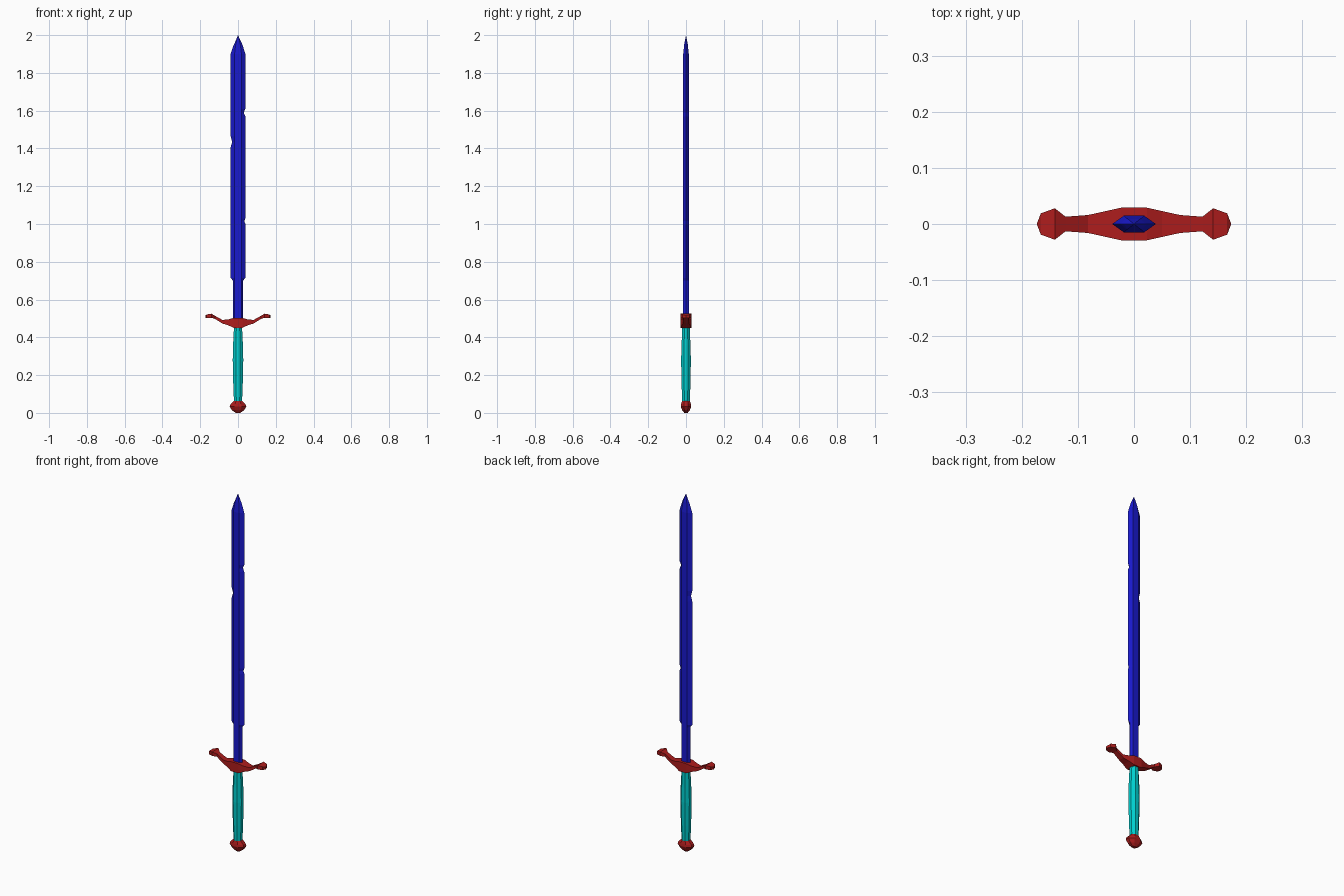
import bpy, bmesh, math

if "Cube" in bpy.data.objects:
    bpy.data.objects.remove(bpy.data.objects["Cube"])


def material(name, color):
    m = bpy.data.materials.new(name)
    m.diffuse_color = (*color, 1)
    m.use_nodes = True
    m.node_tree.nodes["Principled BSDF"].inputs["Base Color"].default_value = m.diffuse_color
    return m


def loft(name, rings, mat):
    """Skin a list of equal-length point rings and cap both ends."""
    bm = bmesh.new()
    rows = [[bm.verts.new(p) for p in ring] for ring in rings]
    n = len(rows[0])
    for a, b in zip(rows, rows[1:]):
        for i in range(n):
            j = (i + 1) % n
            bm.faces.new((a[i], a[j], b[j], b[i]))
    bm.faces.new(rows[0][::-1])
    bm.faces.new(rows[-1])
    bmesh.ops.remove_doubles(bm, verts=bm.verts, dist=1e-5)
    bmesh.ops.recalc_face_normals(bm, faces=bm.faces)
    me = bpy.data.meshes.new(name)
    bm.to_mesh(me)
    bm.free()
    me.materials.append(mat)
    ob = bpy.data.objects.new(name, me)
    bpy.context.collection.objects.link(ob)
    return ob


def blade_ring(z, left, right, flat, t):
    return [(-left, 0, z), (-flat, -t, z), (flat, -t, z),
            (right, 0, z), (flat, t, z), (-flat, t, z)]


def oval_ring(z, rx, ry, n=8):
    return [(rx * math.cos((i + .5) * math.tau / n) / math.cos(math.pi / n),
             ry * math.sin((i + .5) * math.tau / n) / math.cos(math.pi / n), z)
            for i in range(n)]


def guard_ring(x, zb, zt, y):
    return [(x, -y, zb), (x, y, zb), (x, y, zt), (x, -y, zt)]


blue = material("blade_blue", (0.01, 0.01, 0.62))
red = material("fitting_red", (0.42, 0.012, 0.012))
cyan = material("grip_cyan", (0.0, 0.62, 0.62))

W, F, T = 0.039, 0.018, 0.015

# Blade: narrow base, hexagonal section, nicked edges, pointed tip
blade_rows = [
    (0.46, .027, .027, F, T), (0.70, .027, .027, F, T), (0.715, W, W, F, T),
    (1.00, W, W, F, T), (1.015, W, .033, F, T), (1.03, W, W, F, T),
    (1.405, W, W, F, T), (1.435, .031, W, F, T), (1.465, W, W, F, T),
    (1.57, W, W, F, T), (1.59, W, .030, F, T), (1.61, W, W, F, T),
    (1.90, W, W, F, T), (1.945, .024, .025, .013, .010),
    (1.955, .019, .021, .011, .009), (2.00, 0, 0, 0, 0)]
loft("blade", [blade_ring(*r) for r in blade_rows], blue)

# Crossguard: upswept arms with flared ends, mirrored stations
half = [(.023, .450, .503, .029), (.050, .463, .495, .023),
        (.082, .473, .492, .016), (.122, .498, .514, .013),
        (.141, .503, .525, .028), (.166, .502, .521, .019),
        (.173, .502, .515, .001)]
stations = [(-x, b, t, y) for x, b, t, y in reversed(half)] + half
loft("crossguard", [guard_ring(*s) for s in stations], red)

# Grip: octagonal, swelling at the middle
grip_rows = [(.05, .021, .021), (.15, .025, .023), (.28, .028, .026),
             (.36, .026, .023), (.46, .021, .021)]
loft("grip", [oval_ring(*r) for r in grip_rows], cyan)

# Pommel: flattened faceted oval
pommel_rows = [(0.0, .012, .009), (.014, .032, .020), (.033, .044, .028),
               (.046, .040, .026), (.064, .022, .021)]
loft("pommel", [oval_ring(*r) for r in pommel_rows], red)
